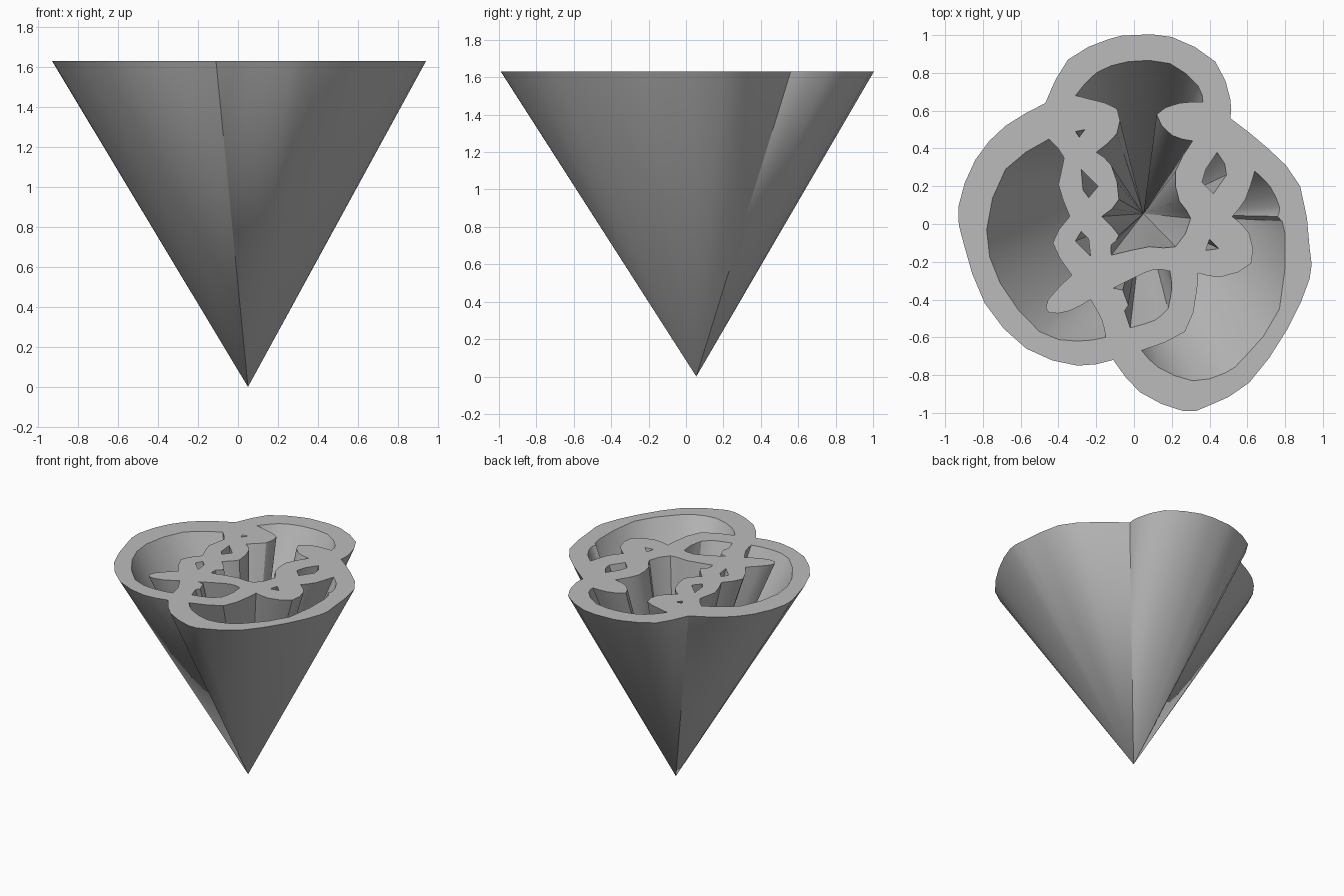
import bpy, bmesh
from mathutils import Vector

if "Cube" in bpy.data.objects:
    bpy.data.objects.remove(bpy.data.objects["Cube"])

TOP = 1.63
APEX = (0.05, 0.055, 0.0)


def smooth_run(pts):
    """Catmull-Rom through an open run, one extra point per span; drops the last point."""
    p = [Vector(q) for q in pts]
    if len(p) == 2:
        return p[:1]
    p = [2 * p[0] - p[1]] + p + [2 * p[-1] - p[-2]]
    out = []
    for i in range(1, len(p) - 2):
        out += [p[i], (9 * (p[i] + p[i + 1]) - p[i - 1] - p[i + 2]) / 16]
    return out


def outline(*runs):
    """Closed loop from smooth runs that meet in sharp corners."""
    loop = []
    for i, run in enumerate(runs):
        loop += smooth_run(run + [runs[(i + 1) % len(runs)][0]])
    return loop


# Outer rim: back lobe, right lobe, left lobe
rim = outline(
    [(-.47, .64), (-.35, .87), (-.13, .98), (0, 1), (.2, .99), (.43, .86), (.51, .66)],
    [(.51, .56), (.71, .40), (.88, .20), (.93, -.13), (.93, -.29), (.81, -.56),
     (.61, -.84), (.40, -.96), (.26, -.99), (.03, -.89)],
    [(-.11, -.72), (-.30, -.75), (-.57, -.66), (-.79, -.42), (-.90, -.11),
     (-.93, .09), (-.84, .34), (-.68, .52)])

# Large left opening
left_opening = outline(
    [(-.45, .45), (-.68, .29), (-.78, -.03), (-.71, -.31), (-.50, -.57), (-.30, -.62)],
    [(-.15, -.60), (-.17, -.51)],
    [(-.23, -.40), (-.34, -.46), (-.45, -.47), (-.455, -.40)],
    [(-.33, -.27), (-.43, -.10)],
    [(-.34, .04), (-.40, .21), (-.37, .35)])

# Large front right opening
right_opening = outline(
    [(.64, .28), (.72, .20), (.77, .09)],
    [(.76, .04), (.80, -.05), (.77, -.45), (.59, -.70), (.48, -.79), (.31, -.83), (.13, -.76)],
    [(.04, -.67), (.27, -.57), (.33, -.37)],
    [(.34, -.26), (.46, -.28), (.62, -.21), (.61, -.05)],
    [(.52, .04), (.59, .13)])

# Middle opening reaching to the tip, with its arch at the back
middle_opening = outline(
    [(-.31, .68), (-.20, .80), (-.03, .86), (.19, .85), (.34, .73)],
    [(.365, .645), (.24, .64), (.12, .58), (.20, .47)],
    [(.31, .44), (.22, .28), (.24, .12), (.30, .03), (.22, -.12), (.08, -.12)],
    [(-.12, -.165), (-.12, -.11), (-.08, -.06)],
    [(-.17, .04), (-.08, .13), (-.12, .31)],
    [(-.20, .38), (-.09, .48), (-.09, .61), (-.23, .66)])

# Front opening and the small gaps between the strands
front_opening = outline(
    [(-.11, -.34), (.01, -.28), (.11, -.24)],
    [(.19, -.25), (.20, -.34)],
    [(.18, -.45), (.11, -.51)],
    [(-.02, -.55)], [(-.05, -.46)], [(-.03, -.43)], [(-.06, -.35)])
gaps = [
    [(.44, .38), (.48, .32), (.49, .26), (.42, .16), (.36, .22), (.38, .29)],
    [(.40, -.08), (.45, -.13), (.38, -.14)],
    [(-.28, .29), (-.19, .20), (-.24, .14), (-.27, .18)],
    [(-.28, -.04), (-.24, -.08), (-.23, -.17), (-.31, -.09)],
    [(-.31, .49), (-.26, .50), (-.29, .46)]]


def signed_area(loop):
    return sum(a[0] * b[1] - b[0] * a[1] for a, b in zip(loop, loop[1:] + loop[:1]))


def make_object(name, bm):
    mesh = bpy.data.meshes.new(name)
    bm.to_mesh(mesh)
    bm.free()
    mesh.materials.append(grey)
    obj = bpy.data.objects.new(name, mesh)
    bpy.context.collection.objects.link(obj)
    return obj


grey = bpy.data.materials.new("grey")
grey.diffuse_color = (0.5, 0.5, 0.5, 1)
grey.use_nodes = True
grey.node_tree.nodes["Principled BSDF"].inputs["Base Color"].default_value = grey.diffuse_color

bm = bmesh.new()
rings = []
holes = [left_opening, right_opening, middle_opening, front_opening] + gaps
for k, loop in enumerate([rim] + holes):
    # Rim runs counter-clockwise, openings clockwise
    if (signed_area(loop) > 0) != (k == 0):
        loop = loop[::-1]
    rings.append([bm.verts.new((p[0], p[1], TOP)) for p in loop])

# Flat top plate with openings
edges = [bm.edges.new((r[i - 1], r[i])) for r in rings for i in range(len(r))]
bmesh.ops.triangle_fill(bm, edges=edges, use_beauty=True, normal=(0, 0, 1))
for f in bm.faces:
    f.normal_update()
    if f.normal.z < 0:
        f.normal_flip()

# Walls of every ring run down to the common tip
for r in rings:
    tip = bm.verts.new(APEX)
    for i in range(len(r)):
        bm.faces.new((r[i - 1], tip, r[i]))

cone = make_object("lobed_cone", bm)
bpy.context.view_layer.objects.active = cone
cone.select_set(True)
bpy.ops.object.shade_smooth_by_angle(angle=0.5)
